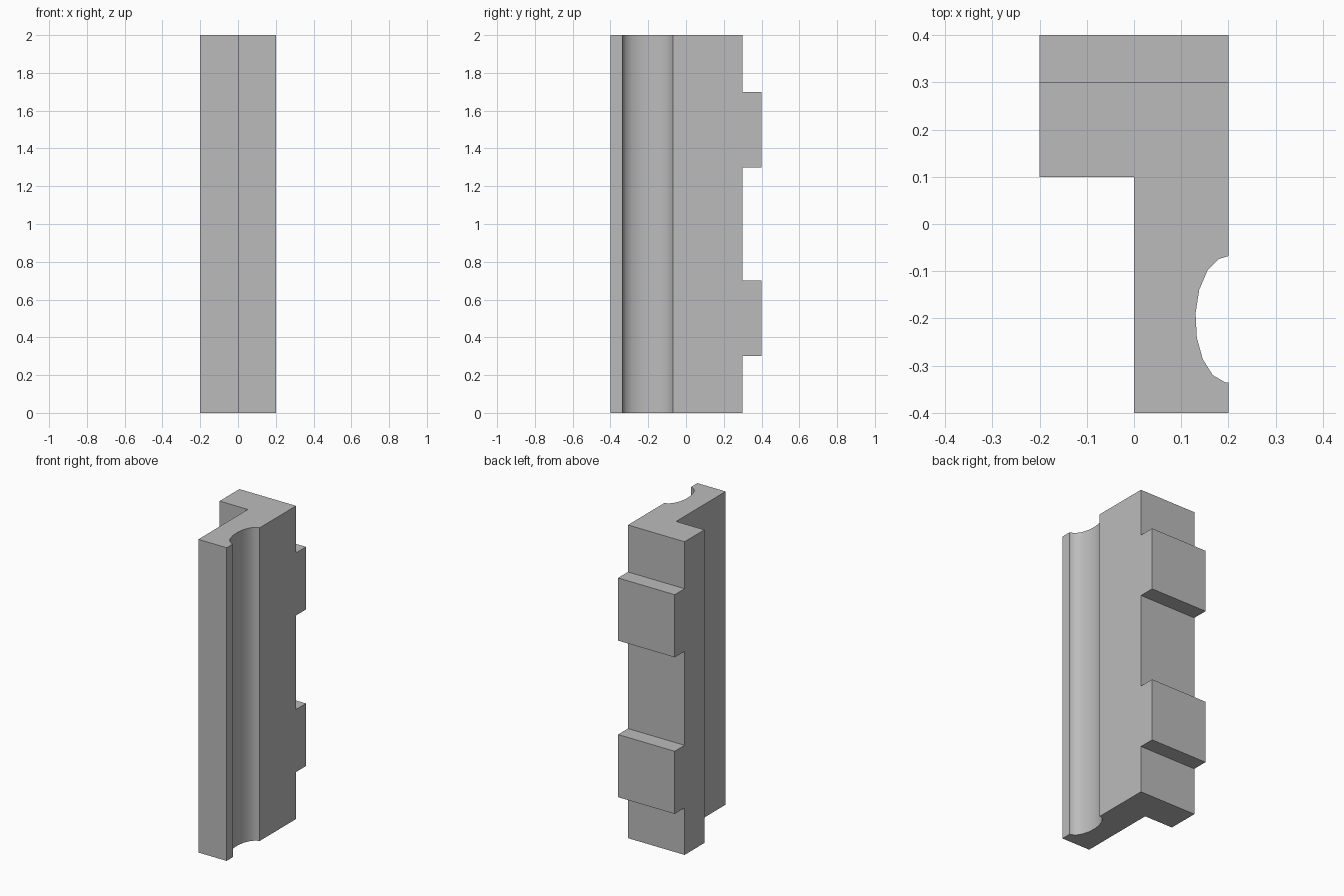
import bpy, bmesh
from math import sin, cos, radians

cube = bpy.data.objects.get("Cube")
if cube:
    bpy.data.objects.remove(cube, do_unlink=True)

HEIGHT = 2.0
TABS = [(0.3, 0.7), (1.3, 1.7)]
TAB_DEPTH = 0.1

# Plain grey material
grey = bpy.data.materials.new("plain grey")
grey.use_nodes = True
grey.diffuse_color = (0.5, 0.5, 0.5, 1)
grey.node_tree.nodes["Principled BSDF"].inputs["Base Color"].default_value = (0.5, 0.5, 0.5, 1)

# L-shaped cross-section with an elliptical groove in the left side
groove_y, groove_rx, groove_ry = -0.202, 0.07, 0.134
groove = [(0.2, groove_y - groove_ry)]
for i in reversed(range(8)):
    a = radians(17.2 + 22.4 * i)
    groove.append((0.2 - groove_rx * sin(a), groove_y + groove_ry * cos(a)))
groove.append((0.2, groove_y + groove_ry))
profile = [(0, -0.4), (0.2, -0.4)] + groove + [(0.2, 0.3), (-0.2, 0.3), (-0.2, 0.1), (0, 0.1)]

# Upright bar
bm = bmesh.new()
base = bm.faces.new([bm.verts.new((x, y, 0)) for x, y in profile])
result = bmesh.ops.extrude_face_region(bm, geom=[base], use_keep_orig=True)
top = [v for v in result["geom"] if isinstance(v, bmesh.types.BMVert)]
bmesh.ops.translate(bm, verts=top, vec=(0, 0, HEIGHT))
bmesh.ops.recalc_face_normals(bm, faces=bm.faces)


def back_faces():
    return [f for f in bm.faces if f.normal.y > 0.9 and f.calc_center_median().y > 0.29]


# Tabs: cut the back face at the tab heights, then pull them out
for z in [z for tab in TABS for z in tab]:
    face = back_faces()
    geom = face + [e for f in face for e in f.edges] + [v for f in face for v in f.verts]
    bmesh.ops.bisect_plane(bm, geom=list(set(geom)), plane_co=(0, 0, z), plane_no=(0, 0, 1))

tab_faces = [f for f in back_faces()
             if any(lo < f.calc_center_median().z < hi for lo, hi in TABS)]
for f in bmesh.ops.extrude_discrete_faces(bm, faces=tab_faces)["faces"]:
    bmesh.ops.translate(bm, verts=f.verts, vec=(0, TAB_DEPTH, 0))
bmesh.ops.recalc_face_normals(bm, faces=bm.faces)

mesh = bpy.data.meshes.new("grooved_bar")
bm.to_mesh(mesh)
bm.free()
mesh.materials.append(grey)
bar = bpy.data.objects.new("grooved_bar", mesh)
bpy.context.collection.objects.link(bar)

# Smooth groove, sharp corners
bpy.ops.object.select_all(action="DESELECT")
bar.select_set(True)
bpy.context.view_layer.objects.active = bar
bpy.ops.object.shade_smooth_by_angle(angle=radians(50))
